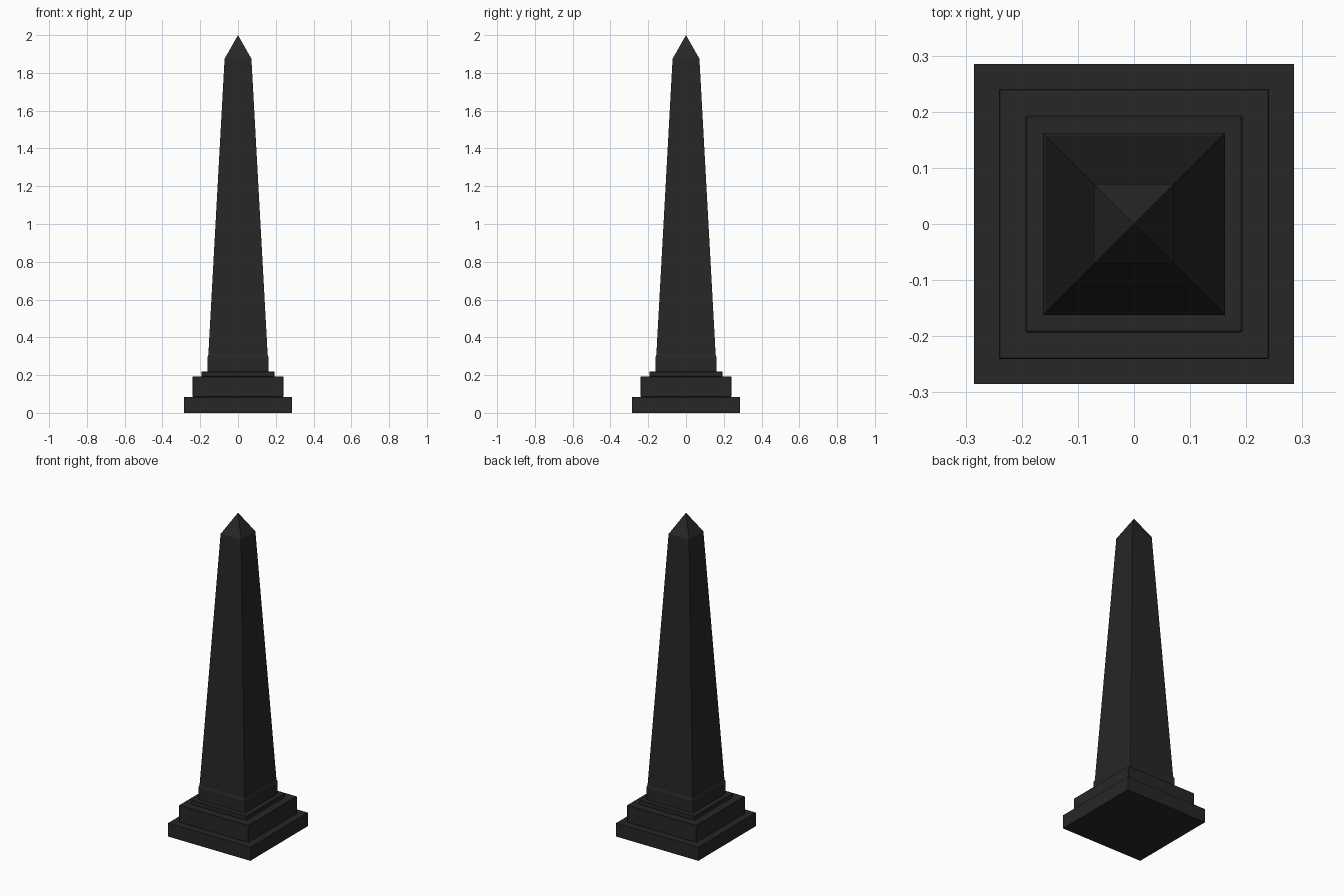
import bpy, bmesh

if "Cube" in bpy.data.objects:
    bpy.data.objects.remove(bpy.data.objects["Cube"])

stone = bpy.data.materials.new("black stone")
stone.diffuse_color = (0.02, 0.02, 0.02, 1)
stone.use_nodes = True
stone.node_tree.nodes["Principled BSDF"].inputs["Base Color"].default_value = stone.diffuse_color


def square_stack(name, rings, bevel=0.0):
    """Square-section solid from (half width, z) rings; zero width makes an apex."""
    bm = bmesh.new()
    prev = None
    for h, z in rings:
        if h == 0:
            ring = [bm.verts.new((0, 0, z))] * 4
        else:
            ring = [bm.verts.new((sx * h, sy * h, z))
                    for sx, sy in ((-1, -1), (1, -1), (1, 1), (-1, 1))]
        if prev is None:
            bm.faces.new(ring[::-1])
        else:
            for i in range(4):
                j = (i + 1) % 4
                quad = [prev[i], prev[j], ring[j], ring[i]]
                bm.faces.new(list(dict.fromkeys(quad)))
        prev = ring
    if rings[-1][0] > 0:
        bm.faces.new(prev)
    mesh = bpy.data.meshes.new(name)
    bm.to_mesh(mesh)
    bm.free()
    mesh.materials.append(stone)
    obj = bpy.data.objects.new(name, mesh)
    bpy.context.collection.objects.link(obj)
    if bevel:
        mod = obj.modifiers.new("soft edge", 'BEVEL')
        mod.width = bevel
        mod.segments = 1
    return obj


# Stepped base
square_stack("bottom_step", [(0.285, 0), (0.285, 0.085)])
square_stack("middle_step", [(0.241, 0.085), (0.241, 0.192)], 0.002)
square_stack("top_step", [(0.193, 0.192), (0.193, 0.219)], 0.002)

# Plinth block under the shaft
square_stack("shaft_plinth", [(0.162, 0.219), (0.162, 0.295), (0.157, 0.308)])

# Tapered shaft with pyramid tip
square_stack("shaft", [(0.157, 0.308), (0.071, 1.875), (0, 2.0)])
